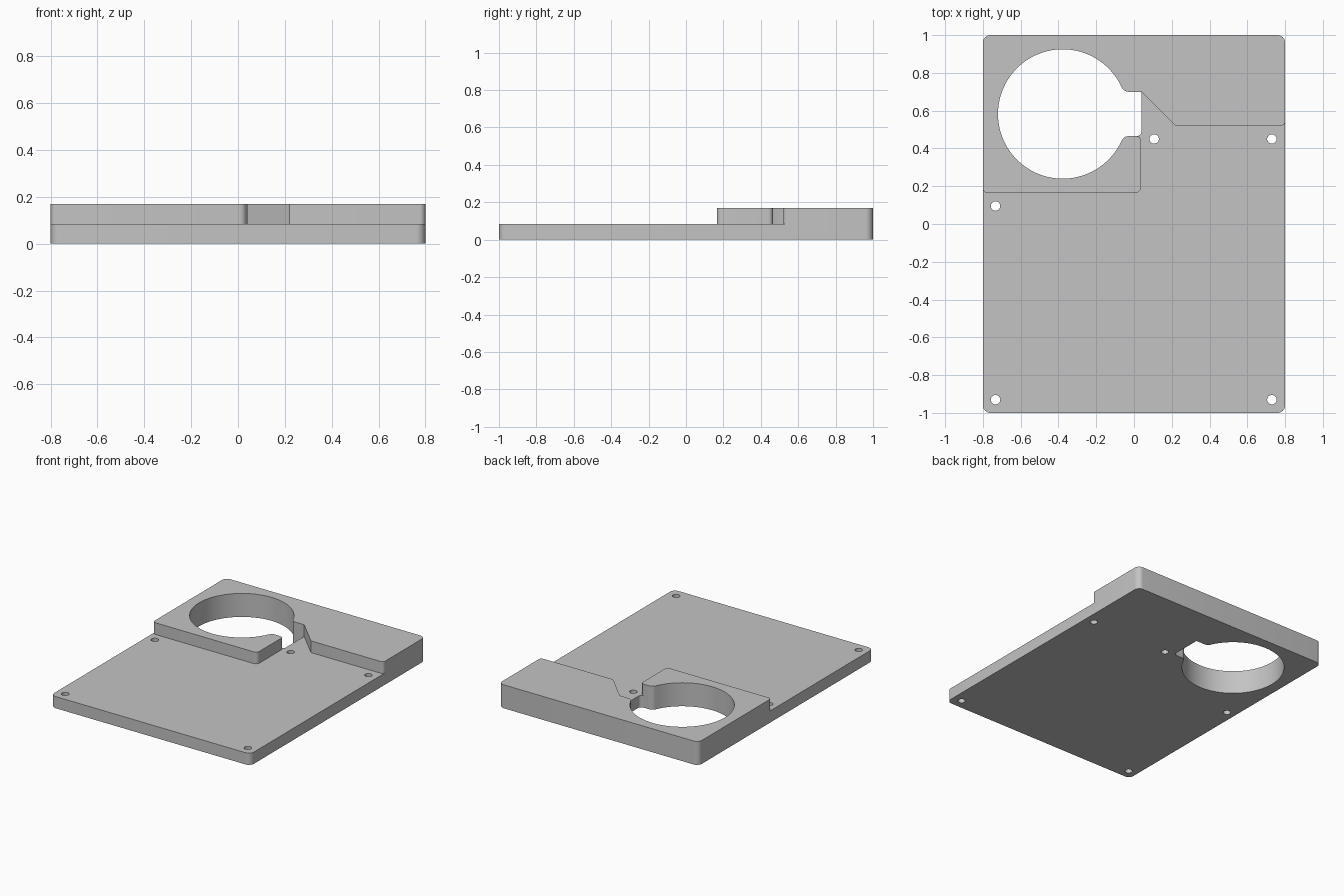
import bpy
import bmesh
from math import sin, cos, pi, tau, radians, atan2, sqrt, tan
from mathutils import Vector

cube = bpy.data.objects.get("Cube")
if cube:
    bpy.data.objects.remove(cube, do_unlink=True)

HEIGHT, BASE = 0.17, 0.085

grey = bpy.data.materials.new("plain grey")
grey.use_nodes = True
colour = (0.55, 0.55, 0.55, 1)
grey.diffuse_color = colour
grey.node_tree.nodes["Principled BSDF"].inputs["Base Color"].default_value = colour


def arc(cx, cy, r, start, end, steps):
    """Points along an arc, ends included."""
    angles = [start + (end - start) * i / steps for i in range(steps + 1)]
    return [(cx + r * cos(a), cy + r * sin(a)) for a in angles]


def rounded(corners):
    """Outline whose corners (x, y, radius) are replaced by arcs."""
    outline = []
    for i, (x, y, r) in enumerate(corners):
        p = Vector((x, y))
        if r == 0:
            outline.append((x, y))
            continue
        a = (Vector(corners[i - 1][:2]) - p).normalized()
        b = (Vector(corners[(i + 1) % len(corners)][:2]) - p).normalized()
        half = a.angle(b) / 2
        centre = p + (a + b).normalized() * r / sin(half)
        start, end = (p + d * r / tan(half) - centre for d in (a, b))
        t0 = atan2(start.y, start.x)
        sweep = (atan2(end.y, end.x) - t0 + pi) % tau - pi
        outline += arc(centre.x, centre.y, r, t0, t0 + sweep, 8)
    return outline


def prism(name, outline, z0, z1):
    """Extrude a flat outline between two heights."""
    bm = bmesh.new()
    face = bm.faces.new([bm.verts.new((x, y, z0)) for x, y in outline])
    top = bmesh.ops.extrude_face_region(bm, geom=[face])["geom"]
    verts = [g for g in top if isinstance(g, bmesh.types.BMVert)]
    bmesh.ops.translate(bm, verts=verts, vec=(0, 0, z1 - z0))
    bmesh.ops.recalc_face_normals(bm, faces=bm.faces)
    mesh = bpy.data.meshes.new(name)
    bm.to_mesh(mesh)
    bm.free()
    mesh.materials.append(grey)
    obj = bpy.data.objects.new(name, mesh)
    bpy.context.collection.objects.link(obj)
    return obj


# Full-height block with rounded vertical corners
plate = prism("stepped_plate", rounded(
    [(-0.8, -1, 0.04), (0.8, -1, 0.04), (0.8, 1, 0.04), (-0.8, 1, 0.04)]), 0, HEIGHT)

# Area lowered to the thin base, leaving the raised rim around the big hole
pocket = prism("pocket_cutter", rounded([
    (-0.9, -1.1, 0), (0.9, -1.1, 0), (0.9, 0.545, 0), (0.8, 0.545, 0),
    (0.8, 0.52, 0.024), (0.22, 0.52, 0), (0.04, 0.70, 0), (-0.02, 0.6, 0),
    (-0.02, 0.465, 0), (0.037, 0.465, 0.025), (0.037, 0.165, 0.03),
    (-0.8, 0.165, 0.024), (-0.8, 0.19, 0), (-0.9, 0.19, 0)]), BASE, HEIGHT + 0.1)

# Round opening with a filleted neck on its left
CX, CY, R, NECK, FILLET = -0.3775, 0.5825, 0.3425, 0.1175, 0.04
fy = NECK + FILLET
fx = sqrt((R + FILLET) ** 2 - fy ** 2)
t = atan2(fy, fx)
keyhole_outline = (
    arc(CX, CY, R, t, tau - t, 80)
    + arc(CX + fx, CY - fy, FILLET, pi - t, pi / 2, 8)
    + arc(0.015, CY - NECK + 0.025, 0.025, -pi / 2, 0, 8)
    + [(0.04, CY + NECK)]
    + arc(CX + fx, CY + fy, FILLET, -pi / 2, t - pi, 8))
cutters = [pocket, prism("keyhole_cutter", keyhole_outline, -0.1, HEIGHT + 0.1)]

# Screw holes
for x, y in [(-0.733, -0.93), (0.73, -0.93), (-0.733, 0.095), (0.73, 0.45), (0.107, 0.45)]:
    circle = arc(x, y, 0.025, 0, tau, 32)[:-1]
    cutters.append(prism("screw_hole_cutter", circle, -0.1, HEIGHT + 0.1))

bpy.ops.object.select_all(action="DESELECT")
bpy.context.view_layer.objects.active = plate
plate.select_set(True)
for cutter in cutters:
    cutter.hide_render = True
    mod = plate.modifiers.new("cut", "BOOLEAN")
    mod.operation, mod.solver, mod.object = "DIFFERENCE", "EXACT", cutter
    bpy.ops.object.modifier_apply(modifier=mod.name)
    bpy.data.objects.remove(cutter, do_unlink=True)

bpy.ops.object.shade_smooth_by_angle(angle=radians(30))
